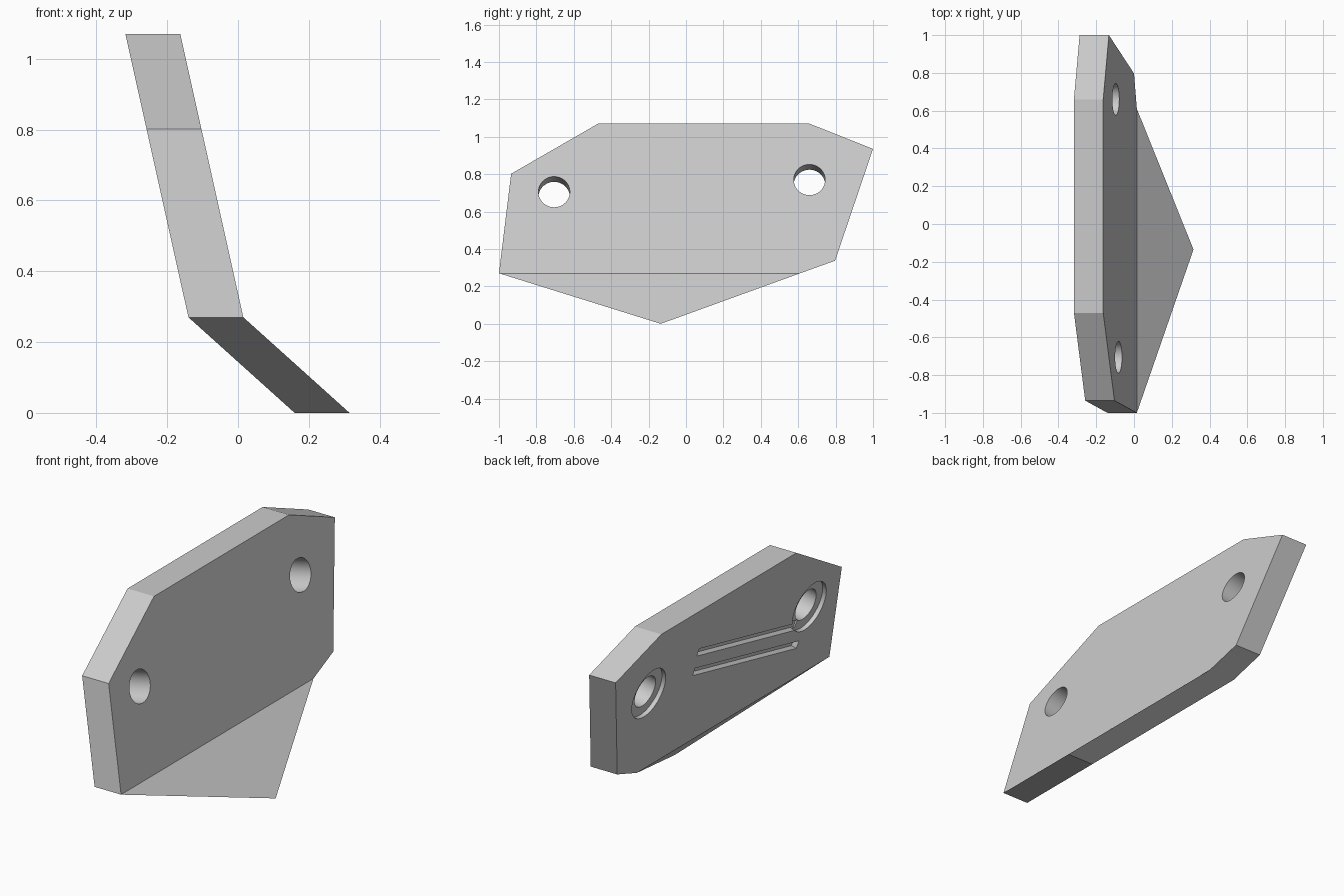
import bpy, bmesh, math
from mathutils import Matrix, Vector

cube = bpy.data.objects.get("Cube")
if cube:
    bpy.data.objects.remove(cube, do_unlink=True)

grey = bpy.data.materials.new("plain grey")
grey.use_nodes = True
grey.diffuse_color = (0.6, 0.6, 0.6, 1)
grey.node_tree.nodes["Principled BSDF"].inputs["Base Color"].default_value = (0.6, 0.6, 0.6, 1)

THICK = 0.155      # measured along x
FOLD = 0.27        # height of the bend
LEAN = -0.2225     # x per z above the bend


def front_x(z):
    """x of the outer surface at a given height"""
    if z >= FOLD:
        return 0.015 + LEAN * (z - FOLD)
    return 0.015 + (FOLD - z) * 0.3 / FOLD


def make_object(name, bm):
    bmesh.ops.recalc_face_normals(bm, faces=bm.faces)
    mesh = bpy.data.meshes.new(name)
    bm.to_mesh(mesh)
    bm.free()
    mesh.materials.append(grey)
    obj = bpy.data.objects.new(name, mesh)
    bpy.context.collection.objects.link(obj)
    return obj


# Bent plate: upper panel and pointed lower flap sharing the fold edge
panel = [(-1, FOLD), (0.61, FOLD), (0.797, 0.337), (1, 0.935),
         (0.66, 1.07), (-0.47, 1.07), (-0.935, 0.802)]
flap = [(-1, FOLD), (-0.135, 0), (0.61, FOLD)]
bm = bmesh.new()
verts = {}
for outline in (panel, flap):
    for p in outline:
        if p not in verts:
            verts[p] = bm.verts.new((front_x(p[1]), *p))
    bm.faces.new([verts[p] for p in outline])
bmesh.ops.recalc_face_normals(bm, faces=bm.faces)
ext = bmesh.ops.extrude_face_region(bm, geom=bm.faces[:], use_keep_orig=True)
bmesh.ops.translate(bm, vec=(-THICK, 0, 0),
                    verts=[g for g in ext["geom"] if isinstance(g, bmesh.types.BMVert)])
plate = make_object("bent_plate", bm)

# Local frame on the inner panel surface: y, up the slope, outward
up = Vector((LEAN, 0, 1)).normalized()
side = Vector((0, 1, 0))
out = side.cross(up) * -1
if out.x > 0:
    out = -out


def frame(y, z, turn=0.0):
    """Matrix at a point of the inner surface, with local z pointing outward"""
    a = side * math.cos(turn) + up * math.sin(turn)
    m = Matrix((a, out.cross(a), out)).transposed().to_4x4()
    m.translation = Vector((front_x(z) - THICK, y, z))
    return m


def cut(bm):
    cutter = make_object("cutter", bm)
    cutter.hide_render = True
    mod = plate.modifiers.new("cut", 'BOOLEAN')
    mod.object = cutter
    mod.solver = 'EXACT'
    bpy.context.view_layer.objects.active = plate
    bpy.ops.object.modifier_apply(modifier=mod.name)
    bpy.data.objects.remove(cutter, do_unlink=True)


def cut_round(y, z, radius, depth):
    bm = bmesh.new()
    bmesh.ops.create_cone(bm, cap_ends=True, segments=64, radius1=radius, radius2=radius,
                          depth=2 * depth, matrix=frame(y, z))
    cut(bm)


def cut_groove(start, end, width, depth):
    dy, dz = end[0] - start[0], (end[1] - start[1]) / up.z
    mid = [(a + b) / 2 for a, b in zip(start, end)]
    bm = bmesh.new()
    size = Matrix.Diagonal((math.hypot(dy, dz), width, 2 * depth, 1))
    bmesh.ops.create_cube(bm, size=1, matrix=frame(*mid, math.atan2(dz, dy)) @ size)
    cut(bm)


bpy.ops.object.select_all(action='DESELECT')
plate.select_set(True)

# Bolt holes with shallow round recesses on the inner side
for y, z in ((0.66, 0.737), (-0.705, 0.672)):
    cut_round(y, z, 0.135, 0.022)
    cut_round(y, z, 0.084, 0.3)

# Two parallel slanted grooves on the inner side
cut_groove((0.27, 0.81), (-0.65, 0.587), 0.04, 0.03)
cut_groove((0.27, 0.70), (-0.67, 0.472), 0.04, 0.03)

bpy.context.view_layer.objects.active = plate
bpy.ops.object.shade_smooth_by_angle(angle=math.radians(20))
